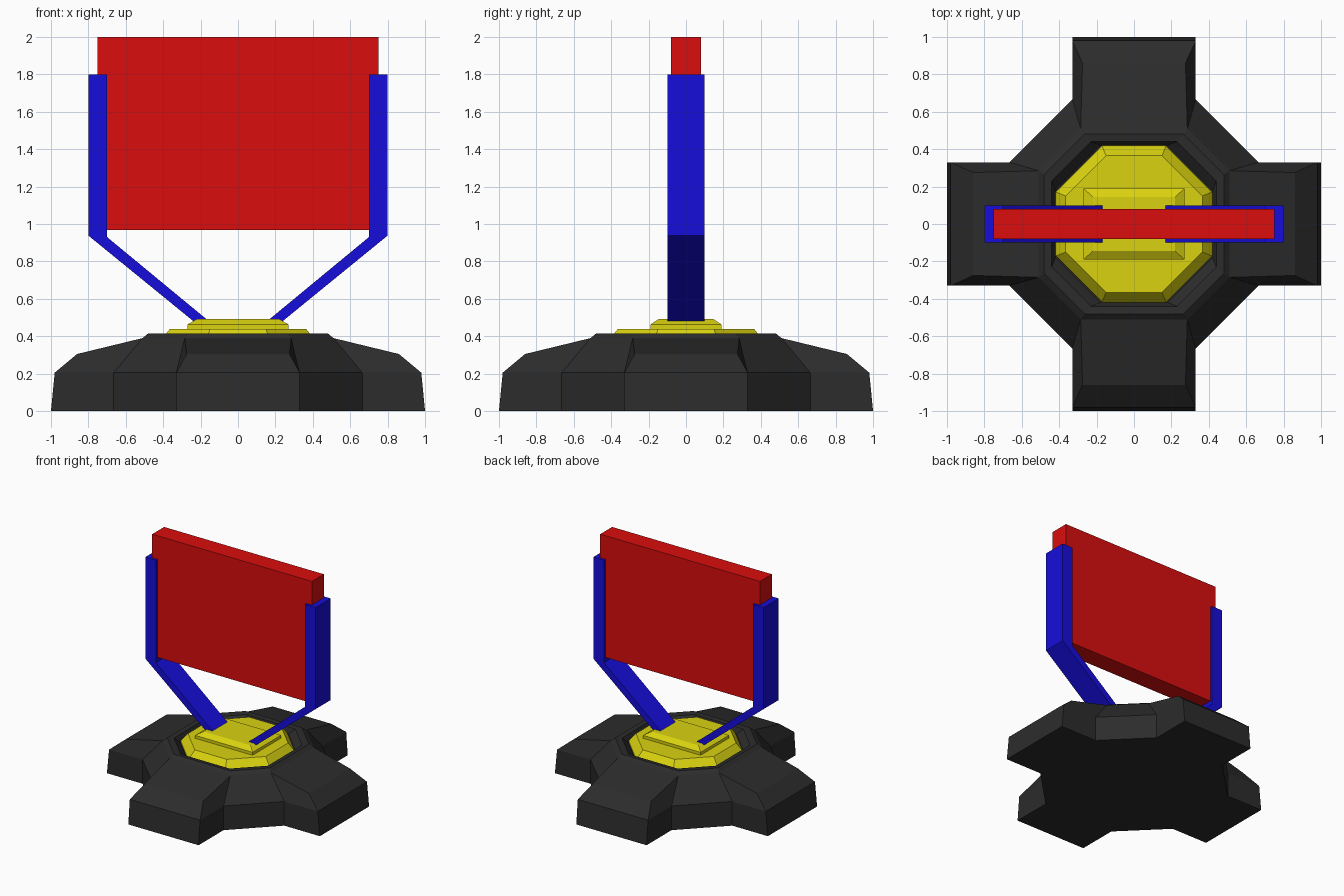
import bpy, bmesh

if "Cube" in bpy.data.objects:
    bpy.data.objects.remove(bpy.data.objects["Cube"])


def material(name, rgb):
    m = bpy.data.materials.new(name)
    m.diffuse_color = (*rgb, 1)
    m.use_nodes = True
    m.node_tree.nodes["Principled BSDF"].inputs["Base Color"].default_value = m.diffuse_color
    return m


BLACK = material("black", (0.025, 0.025, 0.025))
YELLOW = material("yellow", (0.7, 0.65, 0.005))
BLUE = material("blue", (0.008, 0.004, 0.7))
RED = material("red", (0.7, 0.004, 0.004))


def loft(name, rings, mat):
    """Join rings of equal point count, merge repeated points, cap both ends."""
    bm = bmesh.new()
    vs = [[bm.verts.new(p) for p in r] for r in rings]
    n = len(rings[0])
    for a, b in zip(vs, vs[1:]):
        for i in range(n):
            j = (i + 1) % n
            bm.faces.new((a[i], a[j], b[j], b[i]))
    bmesh.ops.remove_doubles(bm, verts=bm.verts, dist=0.0005)
    bmesh.ops.holes_fill(bm, edges=bm.edges, sides=0)
    bmesh.ops.recalc_face_normals(bm, faces=bm.faces)
    me = bpy.data.meshes.new(name)
    bm.to_mesh(me)
    bm.free()
    me.materials.append(mat)
    ob = bpy.data.objects.new(name, me)
    bpy.context.collection.objects.link(ob)
    return ob


def four_fold(points):
    """Repeat a run of points in four quarter turns about z."""
    ring = []
    for _ in range(4):
        ring += points
        points = [(-y, x, z) for x, y, z in points]
    return ring


def leg_ring(inner, outer):
    """Ring passing round four legs; inner and outer are (reach, half width, z)."""
    (a, b, c), (d, e, f) = inner, outer
    return four_fold([(a, -b, c), (d, -e, f), (d, e, f), (a, b, c)])


def octagon(r, half, z):
    return four_fold([(r, -half, z), (r, half, z)])


def rect(x, y, z):
    return [(-x, -y, z), (x, -y, z), (x, y, z), (-x, y, z)]


# Cross-shaped base with sloping legs and an octagonal socket
crown = [(0.51, 0.285, 0.39), (0.48, 0.265, 0.415), (0.44, 0.23, 0.41), (0.42, 0.18, 0.36)]
loft("base", [
    leg_ring((0.665, 0.33, 0), (1.0, 0.33, 0)),
    leg_ring((0.665, 0.33, 0.205), (0.98, 0.33, 0.205)),
    leg_ring(crown[0], (0.86, 0.275, 0.305)),
] + [leg_ring(c, c) for c in crown], BLACK)

# Turntable and its raised block
loft("turntable", [octagon(0.42, 0.17, 0.355), octagon(0.415, 0.17, 0.375),
                   octagon(0.365, 0.15, 0.438)], YELLOW)
loft("mount_block", [rect(0.27, 0.19, 0.42), rect(0.27, 0.19, 0.463),
                     rect(0.22, 0.145, 0.492)], YELLOW)

# Bent fork arms, mirrored left and right
arm = [(0.8, 1.8), (0.7, 1.8), (0.7, 0.93), (0.155, 0.48), (0.238, 0.48), (0.8, 0.938)]
for side, s in (("left", -1), ("right", 1)):
    loft(side + "_arm", [[(s * x, y, z) for x, z in arm] for y in (-0.1, 0.1)], BLUE)

# Upright panel held by the arms
loft("panel", [rect(0.75, 0.08, 0.967), rect(0.75, 0.08, 2.0)], RED)
